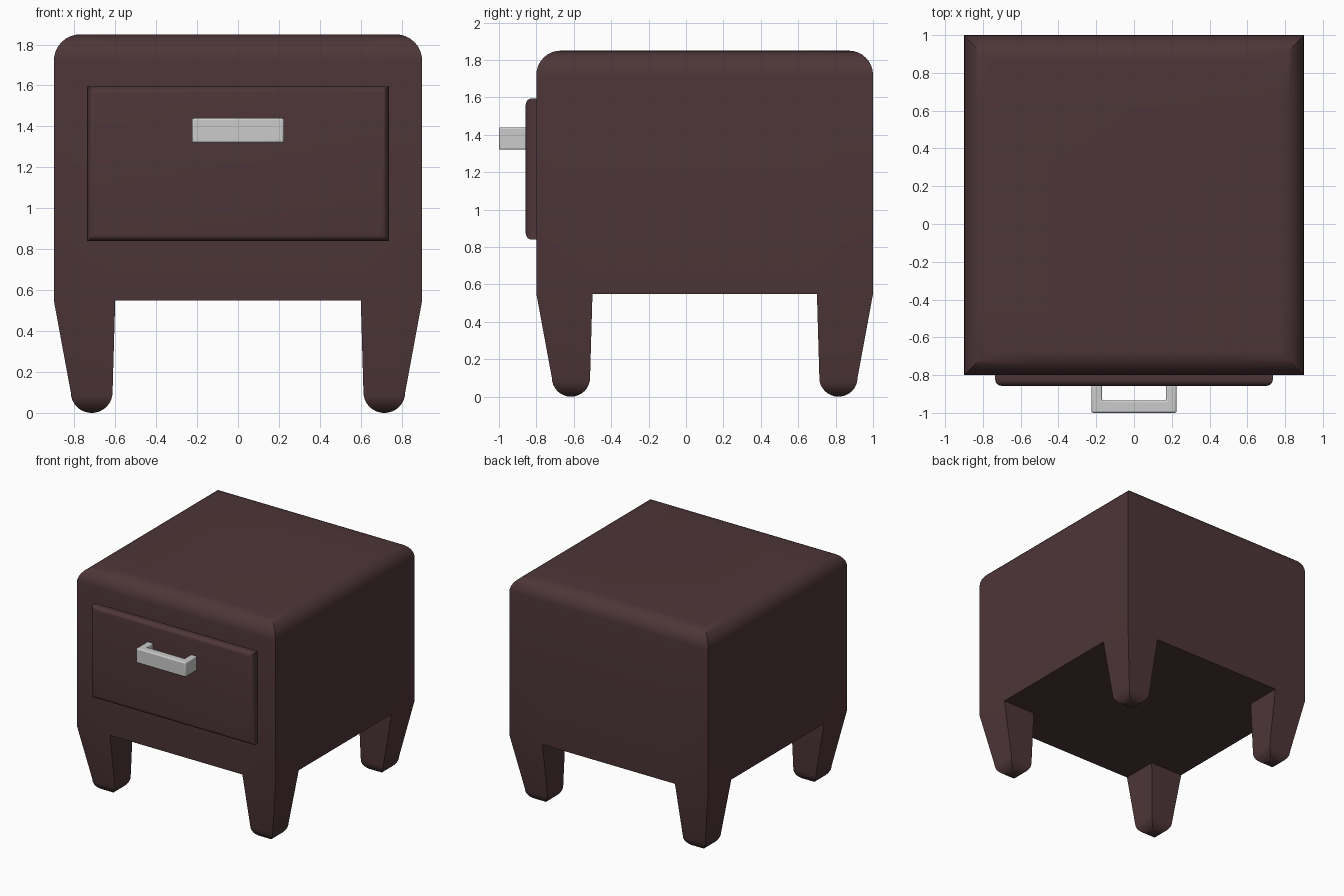
import bpy, bmesh, math
from mathutils import Vector

if "Cube" in bpy.data.objects:
    bpy.data.objects.remove(bpy.data.objects["Cube"])

brown = bpy.data.materials.new("dark_brown")
brown.diffuse_color = (0.075, 0.036, 0.039, 1)
brown.use_nodes = True
brown.node_tree.nodes["Principled BSDF"].inputs["Base Color"].default_value = brown.diffuse_color


def grow(bm, face, center, half):
    """Extrude one face and fit its outline to a new centre and half size."""
    new = bmesh.ops.extrude_discrete_faces(bm, faces=[face])["faces"][0]
    pts = [v.co.copy() for v in new.verts]
    for v, p in zip(new.verts, pts):
        for i in range(3):
            lo, hi = min(q[i] for q in pts), max(q[i] for q in pts)
            t = (p[i] - (lo + hi) / 2) / ((hi - lo) / 2) if hi - lo > 1e-6 else 0
            v.co[i] = center[i] + t * half[i]
    return new


def finish(bm, name, mat=None, bevel=0):
    bmesh.ops.recalc_face_normals(bm, faces=bm.faces)
    mesh = bpy.data.meshes.new(name)
    bm.to_mesh(mesh)
    bm.free()
    ob = bpy.data.objects.new(name, mesh)
    bpy.context.collection.objects.link(ob)
    if mat:
        mesh.materials.append(mat)
    if bevel:
        m = ob.modifiers.new("bevel", "BEVEL")
        m.width, m.segments = bevel, 3
    bpy.ops.object.select_all(action="DESELECT")
    ob.select_set(True)
    bpy.context.view_layer.objects.active = ob
    bpy.ops.object.shade_smooth_by_angle(angle=math.radians(30))
    return ob


def arc(n):
    return [math.radians(90 * i / n) for i in range(1, n + 1)]


# cabinet body: underside grid, walls, and rounded mitred top
CY, H, BASE, TOP, R = 0.1, 0.9, 0.55, 1.85, 0.13
bm = bmesh.new()
steps = [-0.9, -0.6, 0.6, 0.9]
g = [[bm.verts.new((x, CY + y, BASE)) for x in steps] for y in steps]
cells = {(i, j): bm.faces.new((g[j][i], g[j + 1][i], g[j + 1][i + 1], g[j][i + 1]))
         for i in range(3) for j in range(3)}
rim = g[0][:] + [g[1][3], g[2][3]] + g[3][::-1] + [g[2][0], g[1][0]]
face = bm.faces.new(rim)
face = grow(bm, face, (0, CY, TOP - R), (H, H, 0))
for a in arc(8):
    h = H - R * (1 - math.cos(a))
    face = grow(bm, face, (0, CY, TOP - R + R * math.sin(a)), (h, h, 0))

# four tapered legs with rounded feet, grown from the corner cells
for i in (0, 2):
    for j in (0, 2):
        x, y = (i - 1) * 0.715, CY + (j - 1) * 0.715
        face = grow(bm, cells[i, j], (x, y, 0.1), (0.102, 0.102, 0))
        for a in arc(8):
            h = max(0.102 * math.cos(a), 0.006)
            face = grow(bm, face, (x, y, 0.1 - 0.1 * math.sin(a)), (h, h, 0))
finish(bm, "cabinet_body_with_legs", brown)

# drawer front with rounded mitred edge
bm = bmesh.new()
W, D, ZC, r = 0.735, 0.378, 1.217, 0.035
face = bm.faces.new([bm.verts.new((sx * W, -0.795, ZC + sz * D))
                     for sx, sz in ((-1, -1), (1, -1), (1, 1), (-1, 1))])
face = grow(bm, face, (0, -0.857 + r, ZC), (W, 0, D))
for a in arc(5):
    k = r * (1 - math.cos(a))
    face = grow(bm, face, (0, -0.857 + r - r * math.sin(a), ZC), (W - k, 0, D - k))
finish(bm, "drawer_front", brown)

# U-shaped pull handle
bm = bmesh.new()
half = [(0.17, -0.85), (0.225, -0.85), (0.225, -1.0)]
outline = ([(0.17, -0.935)] + half + [(-x, y) for x, y in reversed(half)]
           + [(-0.17, -0.935)])
face = bm.faces.new([bm.verts.new((x, y, 1.32)) for x, y in outline])
ext = bmesh.ops.extrude_face_region(bm, geom=[face])["geom"]
bmesh.ops.translate(bm, vec=Vector((0, 0, 0.12)),
                    verts=[e for e in ext if isinstance(e, bmesh.types.BMVert)])
finish(bm, "drawer_handle", None, 0.01)
